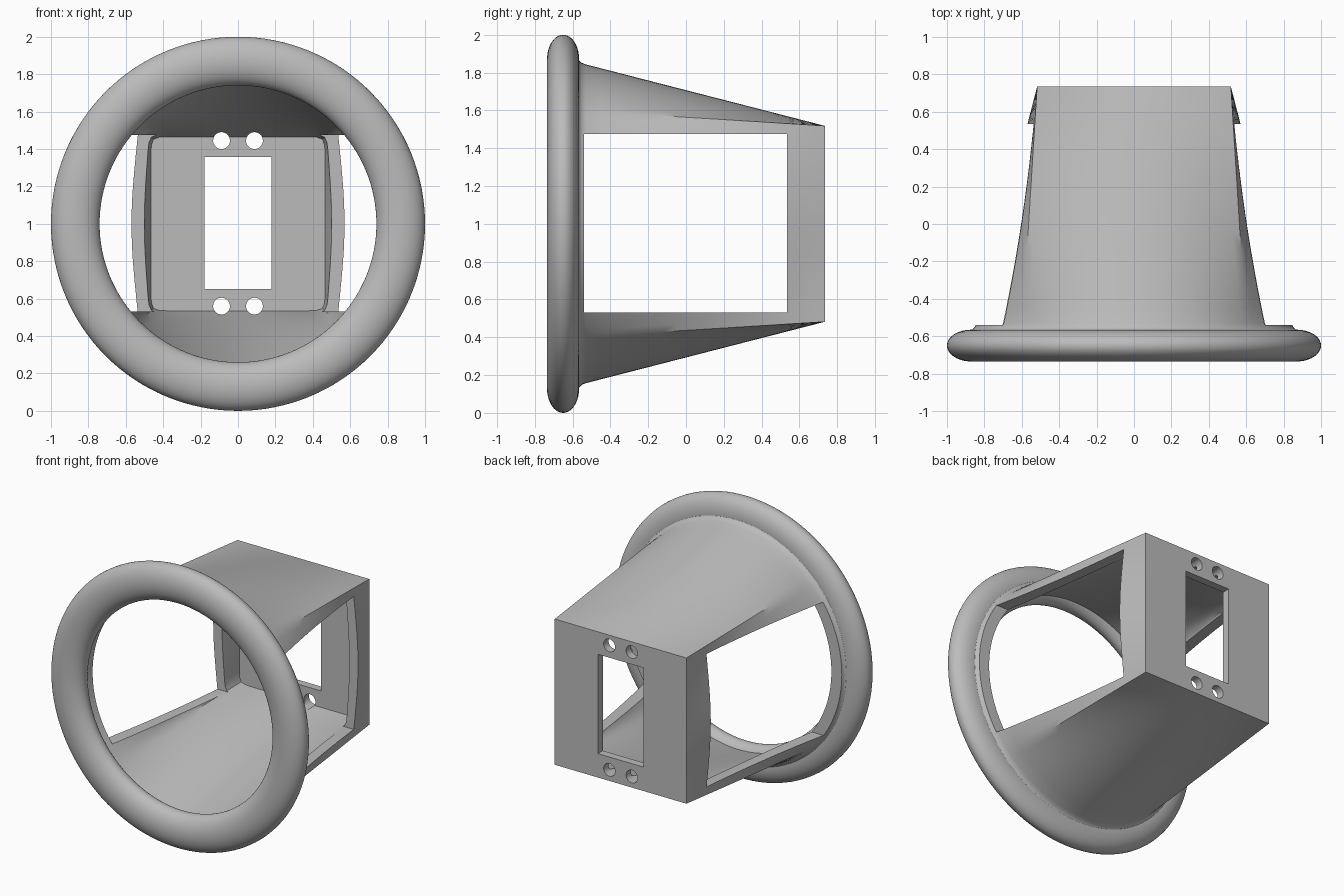
import bpy, bmesh, math

cube = bpy.data.objects.get("Cube")
if cube:
    bpy.data.objects.remove(cube)

SIDES = 128

grey = bpy.data.materials.new("plain_grey")
grey.use_nodes = True
colour = (0.5, 0.5, 0.5, 1)
grey.diffuse_color = colour
grey.node_tree.nodes["Principled BSDF"].inputs["Base Color"].default_value = colour


def make_object(name, bm):
    bmesh.ops.recalc_face_normals(bm, faces=bm.faces)
    mesh = bpy.data.meshes.new(name)
    bm.to_mesh(mesh)
    bm.free()
    mesh.materials.append(grey)
    obj = bpy.data.objects.new(name, mesh)
    bpy.context.collection.objects.link(obj)
    return obj


def activate(obj):
    bpy.ops.object.select_all(action='DESELECT')
    obj.select_set(True)
    bpy.context.view_layer.objects.active = obj


def section(bm, y, radius, half=0.5, blend=0.0, power=None):
    """Cross-section between a circle and a square; power rounds the corners."""
    verts = []
    for i in range(SIDES):
        a = math.tau * i / SIDES
        c, s = math.cos(a), math.sin(a)
        if power:
            reach = half / (abs(c) ** power + abs(s) ** power) ** (1 / power)
        else:
            reach = half / max(abs(c), abs(s))
        r = radius * (1 - blend) + reach * blend
        verts.append(bm.verts.new((r * c, y, 1 + r * s)))
    return verts


def bridge(bm, loops, closed=False):
    pairs = list(zip(loops, loops[1:]))
    if closed:
        pairs.append((loops[-1], loops[0]))
    for a, b in pairs:
        n = len(a)
        for i in range(n):
            j = (i + 1) % n
            bm.faces.new((a[i], a[j], b[j], b[i]))


# Rim: elliptical section swept round the mouth
bm = bmesh.new()
loops = []
for k in range(40):
    a = math.tau * k / 40
    loops.append(section(bm, -0.65 + 0.085 * math.sin(a), 0.87 + 0.13 * math.cos(a)))
bridge(bm, loops, closed=True)
rim = make_object("rim", bm)

# Housing: hollow round-to-square loft with a small flare and a back plate
STEPS = 16
bm = bmesh.new()
inner = [section(bm, -0.6 + 1.28 * k / STEPS, 0.78, 0.465, k / STEPS, 24)
         for k in range(STEPS + 1)]
flare = [section(bm, y, r) for y, r in
         ((-0.6, 0.89), (-0.572, 0.885), (-0.565, 0.865), (-0.552, 0.852))]
outer = [section(bm, -0.53 + 1.265 * k / STEPS, 0.843, 0.518, k / STEPS)
         for k in range(STEPS + 1)]
bridge(bm, inner[::-1] + flare + outer)
bm.faces.new(inner[-1])
bm.faces.new(outer[-1])
housing = make_object("housing", bm)


def cut(target, cutter):
    cutter.hide_render = True
    mod = target.modifiers.new("cut", 'BOOLEAN')
    mod.operation = 'DIFFERENCE'
    mod.solver = 'EXACT'
    mod.object = cutter
    activate(target)
    bpy.ops.object.modifier_apply(modifier=mod.name)
    bpy.data.objects.remove(cutter)


def box(name, low, high):
    bm = bmesh.new()
    bmesh.ops.create_cube(bm, size=1)
    for v in bm.verts:
        v.co = [l + (h - l) * (c + 0.5) for l, h, c in zip(low, high, v.co)]
    return make_object(name, bm)


# Side openings and the rectangular slot in the back plate
cut(housing, box("side_opening", (-2, -0.54, 0.53), (2, 0.535, 1.475)))
cut(housing, box("back_slot", (-0.18, 0.5, 0.652), (0.178, 0.9, 1.358)))

# Screw holes above and below the slot
for x in (-0.088, 0.088):
    for z in (0.56, 1.445):
        bm = bmesh.new()
        low, high = [], []
        for i in range(32):
            a = math.tau * i / 32
            px, pz = x + 0.045 * math.cos(a), z + 0.045 * math.sin(a)
            low.append(bm.verts.new((px, 0.4, pz)))
            high.append(bm.verts.new((px, 0.9, pz)))
        bridge(bm, [low, high])
        bm.faces.new(low)
        bm.faces.new(high)
        cut(housing, make_object("screw_hole", bm))

for obj in (rim, housing):
    activate(obj)
    bpy.ops.object.shade_smooth_by_angle(angle=math.radians(30))
